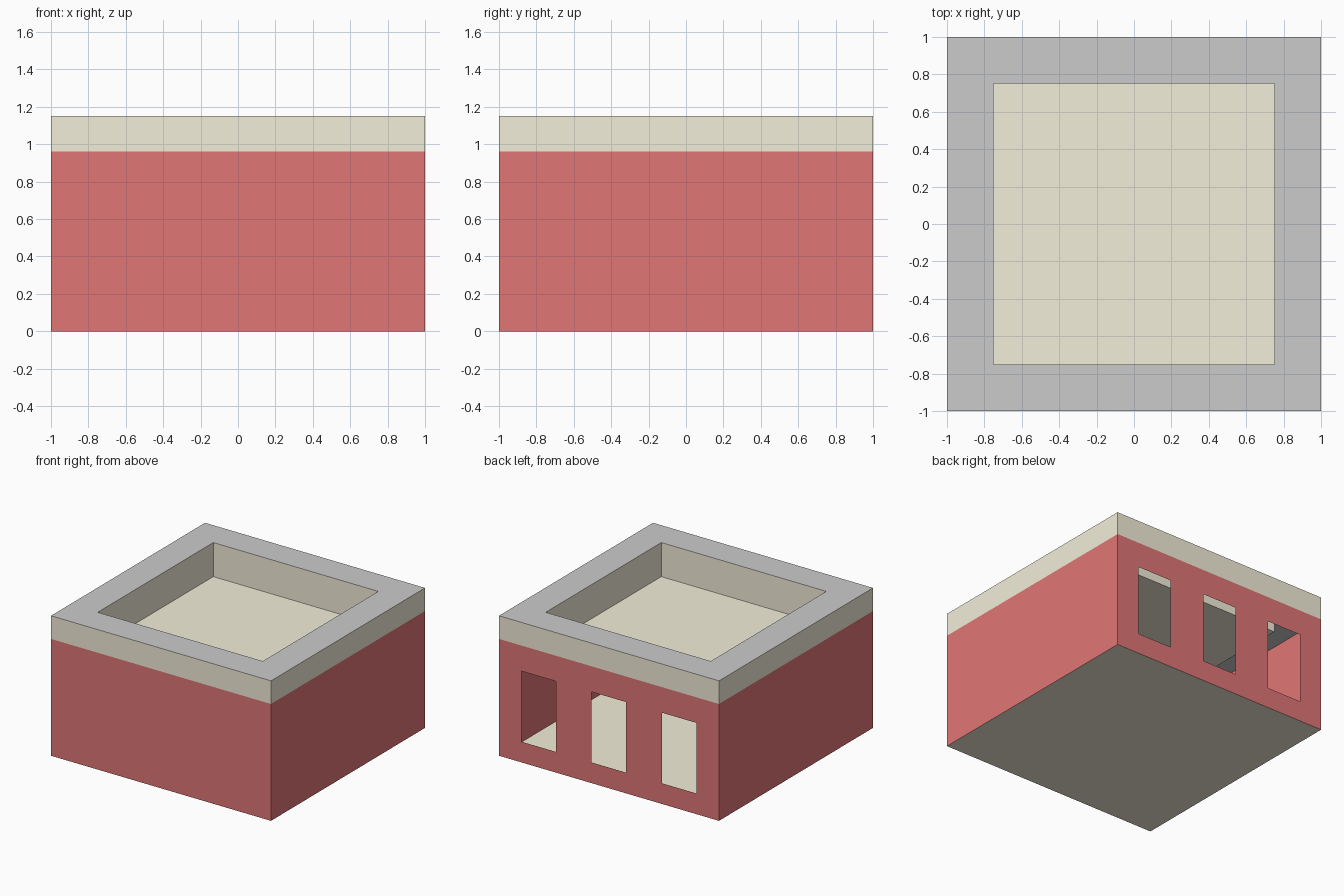
import bpy, bmesh

if "Cube" in bpy.data.objects:
    bpy.data.objects.remove(bpy.data.objects["Cube"])

WALL_TOP, ROOF, TOP = 0.96, 0.87, 1.15
INNER = 0.75


def material(name, color):
    m = bpy.data.materials.new(name)
    m.diffuse_color = color
    m.use_nodes = True
    m.node_tree.nodes["Principled BSDF"].inputs["Base Color"].default_value = m.diffuse_color
    return m


red = material("red_wall", (0.75, 0.18, 0.18, 1))
beige = material("beige_stone", (0.9, 0.86, 0.7, 1))


def make(name, bm, mat=None):
    bmesh.ops.remove_doubles(bm, verts=bm.verts, dist=0.0005)
    me = bpy.data.meshes.new(name)
    bm.to_mesh(me)
    bm.free()
    ob = bpy.data.objects.new(name, me)
    bpy.context.collection.objects.link(ob)
    if mat:
        me.materials.append(mat)
    return ob


def quad(bm, *pts):
    return bm.faces.new([bm.verts.new(p) for p in pts])


def square(h):
    return [(-h, -h), (h, -h), (h, h), (-h, h)]


def sides(bm, h, z0, z1, indices=range(4)):
    p = square(h)
    for i in indices:
        a, b = p[i], p[(i + 1) % 4]
        quad(bm, (*a, z0), (*b, z0), (*b, z1), (*a, z1))


def ring(bm, z, flip=False):
    o, n = square(1), square(INNER)
    for i in range(4):
        j = (i + 1) % 4
        pts = [(*o[i], z), (*o[j], z), (*n[j], z), (*n[i], z)]
        quad(bm, *(pts[::-1] if flip else pts))


# plain front, right and left walls
bm = bmesh.new()
sides(bm, 1, 0, WALL_TOP, (0, 1, 3))
make("plain_walls", bm, red)

# back wall with three window openings
bm = bmesh.new()
xs = [-1, -0.794, -0.48, -0.157, 0.157, 0.48, 0.794, 1]
zs = [0, 0.17, 0.75, WALL_TOP]
for i in range(7):
    for j in range(3):
        if j == 1 and i % 2 == 1:
            continue
        x0, x1, z0, z1 = xs[i], xs[i + 1], zs[j], zs[j + 1]
        quad(bm, (x1, 1, z0), (x0, 1, z0), (x0, 1, z1), (x1, 1, z1))
make("window_wall", bm, red)

# ground floor
bm = bmesh.new()
quad(bm, *[(x, y, 0) for x, y in square(1)][::-1])
make("floor", bm, beige)

# outer band of the parapet
bm = bmesh.new()
sides(bm, 1, WALL_TOP, TOP)
make("parapet_band", bm, beige)

# grey rim on top and ceiling ledge below the parapet
bm = bmesh.new()
ring(bm, TOP)
ring(bm, WALL_TOP, flip=True)
make("parapet_rim", bm)

# sunken roof tray
bm = bmesh.new()
quad(bm, *[(x, y, ROOF) for x, y in square(INNER)])
sides(bm, INNER, ROOF, TOP)
for f in bm.faces:
    if abs(f.calc_center_median().z - ROOF) > 0.01:
        f.normal_flip()
make("roof_tray", bm, beige)

# small hatch flush with the roof
bm = bmesh.new()
quad(bm, *[(x, y, ROOF + 0.0005) for x, y in square(0.12)])
make("roof_hatch", bm, beige)
